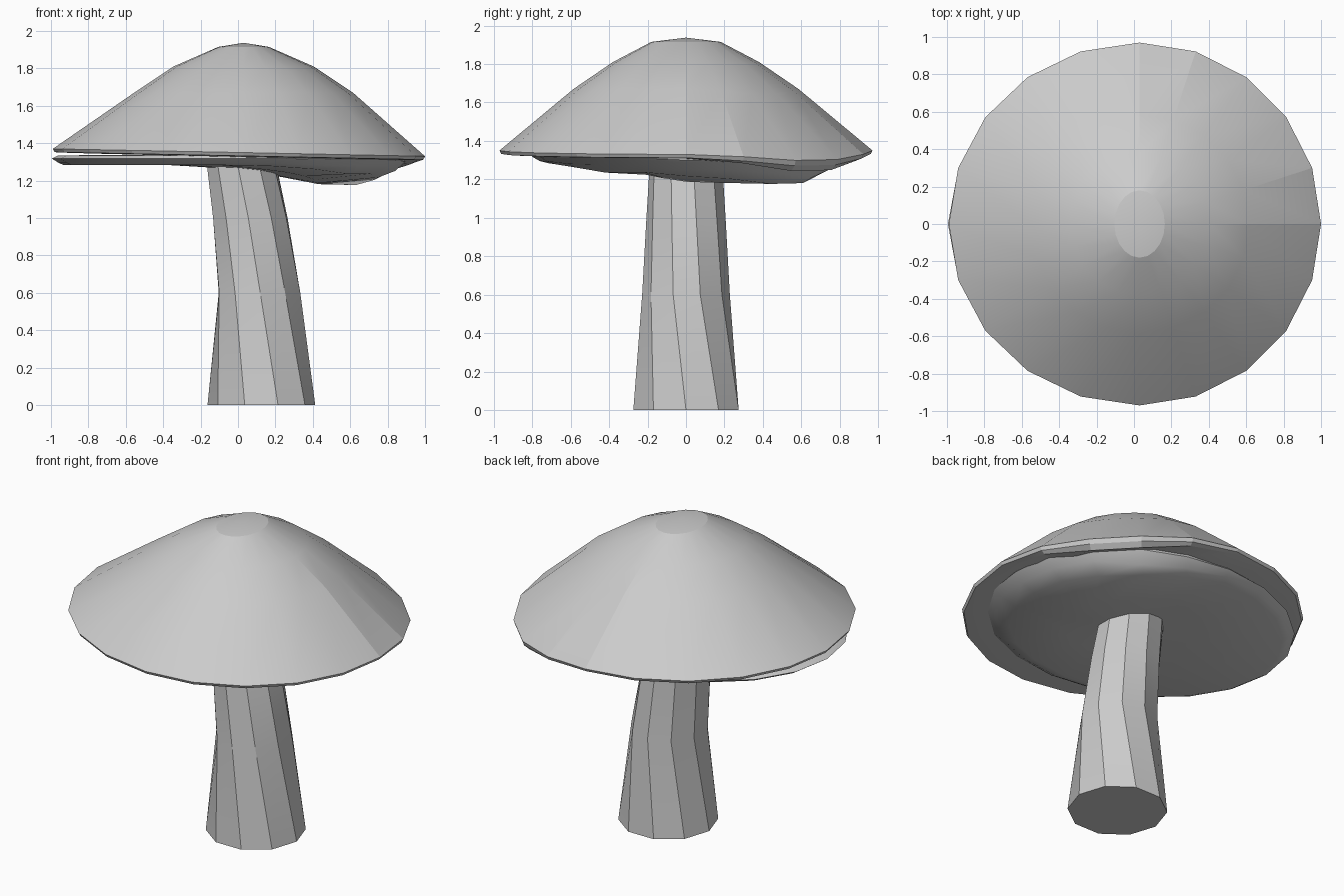
import bpy, bmesh, math

if "Cube" in bpy.data.objects:
    bpy.data.objects.remove(bpy.data.objects["Cube"])


def loft(name, rings, top=None, bottom=None, angle=15):
    """Skin a stack of point rings; each end closes to a point or a flat face."""
    bm = bmesh.new()
    loops = [[bm.verts.new(p) for p in ring] for ring in rings]
    n = len(loops[0])
    for a, b in zip(loops, loops[1:]):
        for i in range(n):
            j = (i + 1) % n
            bm.faces.new((a[i], a[j], b[j], b[i]))
    for loop, tip in ((loops[0], bottom), (loops[-1], top)):
        if tip:
            v = bm.verts.new(tip)
            for i in range(n):
                bm.faces.new((loop[i], loop[(i + 1) % n], v))
        else:
            bm.faces.new(loop)
    bmesh.ops.recalc_face_normals(bm, faces=bm.faces)
    me = bpy.data.meshes.new(name)
    bm.to_mesh(me)
    bm.free()
    ob = bpy.data.objects.new(name, me)
    bpy.context.collection.objects.link(ob)
    if angle:
        me.shade_smooth()
        me.set_sharp_from_angle(angle=math.radians(angle))
    return ob


def clamp(v):
    return max(0.0, min(1.0, v))


def angles(n):
    return [2 * math.pi * i / n for i in range(n)]


# Stem: ten sides, tapered, leaning and slightly twisted
stem_sections = [(0, .125, .288, 0), (.6, .115, .228, -17), (1.0, .066, .206, -21), (1.33, .012, .187, -25)]
loft("stem", [[(cx + r * math.cos(a + math.radians(t)), r * math.sin(a + math.radians(t)), z)
               for a in angles(10)] for z, cx, r, t in stem_sections], angle=20)


# Cap: twenty-sided dome whose thin rim droops at the back right
def droop(a):
    return clamp(1.6 - abs(math.degrees(a) - 45) / 22)


def cap_rim(scale, drop, sink):
    return [(.03 + (.97 if math.cos(a) > 0 else 1.02) * math.cos(a) * scale, .97 * math.sin(a) * scale,
             1.35 - .02 * math.cos(a) - drop - sink * droop(a)) for a in angles(20)]


def dome(rx, ry, z, sink=0):
    return [(.03 + rx * math.cos(a), ry * math.sin(a), z - sink * droop(a)) for a in angles(20)]


loft("cap", [cap_rim(.80, .025, 0), cap_rim(.96, .02, .07), cap_rim(.99, .018, .045), cap_rim(1, 0, .035),
             dome(.585, .585, 1.67, .025), dome(.375, .38, 1.81, .01), dome(.135, .18, 1.915)],
     top=(.03, 0, 1.937), bottom=(.03, 0, 1.33), angle=12)


# Gill pad: rounded oval disc under the cap, hanging lower toward the back right
def sag(x, y):
    return .115 * clamp((x + .1) / .6) * clamp((y + .75) / .8) - .05 * clamp((x - .6) / .18)


def pad_ring(cx, rx, ry, z, amount):
    ring = []
    for a in angles(20):
        grow = 1 + .06 * droop(a)
        x, y = cx + rx * grow * math.cos(a), ry * grow * math.sin(a)
        ring.append((x, y, z - amount * sag(x, y)))
    return ring


loft("gill_pad", [pad_ring(.03, .4, .36, 1.283, 1), pad_ring(-.09, .84, .71, 1.283, 1),
                  pad_ring(-.06, .90, .76, 1.295, .75), pad_ring(-.05, .945, .80, 1.318, .3),
                  pad_ring(-.05, .91, .78, 1.335, 0)],
     top=(0, 0, 1.34), bottom=(.03, 0, 1.283 - sag(.03, 0)), angle=35)
